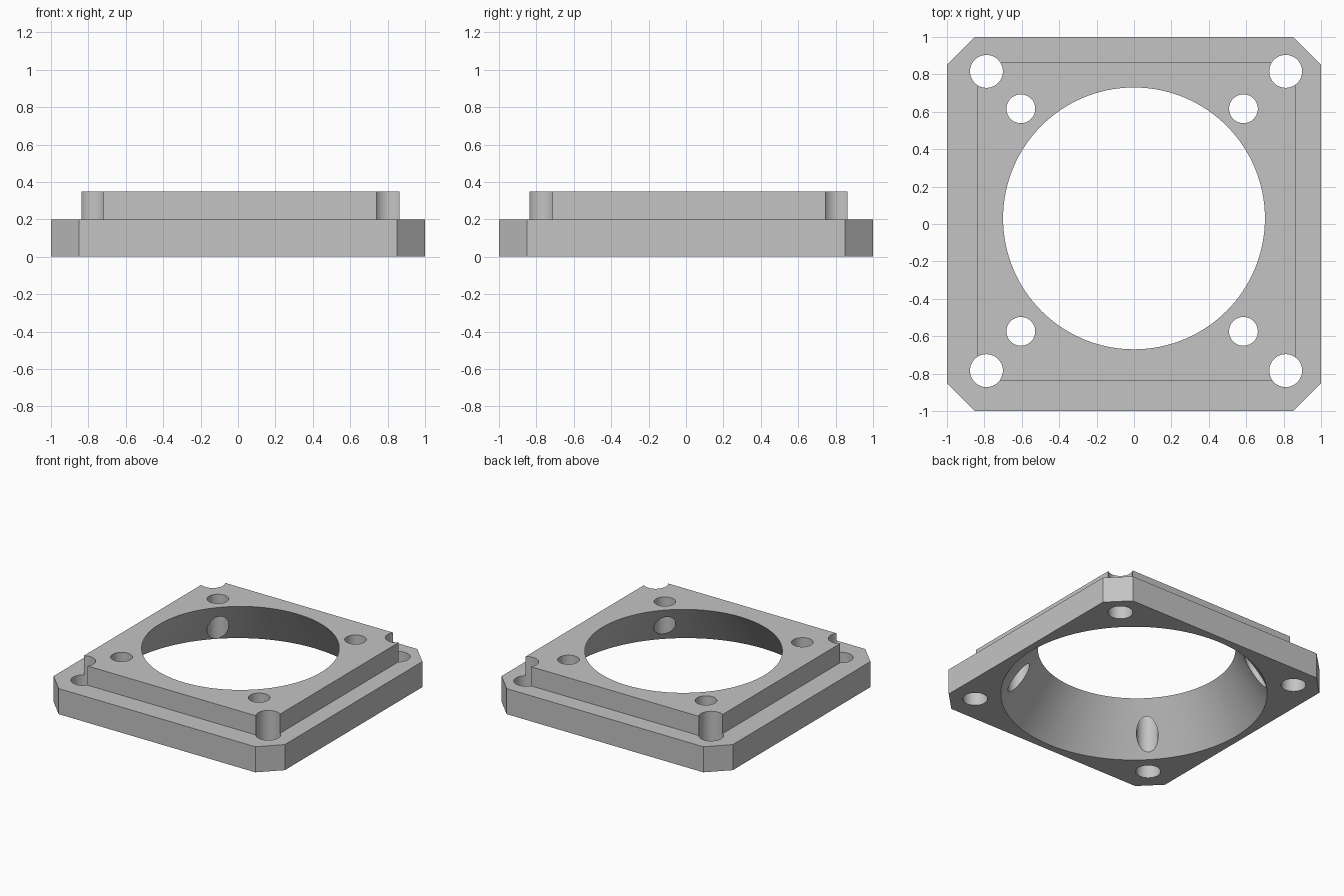
import bpy
import bmesh
from mathutils import Vector

if "Cube" in bpy.data.objects:
    bpy.data.objects.remove(bpy.data.objects["Cube"], do_unlink=True)

BASE_TOP, TOP = 0.20, 0.35
MARGIN = 0.05

grey = bpy.data.materials.new("light grey")
grey.use_nodes = True
colour = (0.55, 0.55, 0.55, 1)
grey.diffuse_color = colour
grey.node_tree.nodes["Principled BSDF"].inputs["Base Color"].default_value = colour


def make_object(name, bm):
    bmesh.ops.recalc_face_normals(bm, faces=bm.faces)
    mesh = bpy.data.meshes.new(name)
    bm.to_mesh(mesh)
    bm.free()
    mesh.materials.append(grey)
    obj = bpy.data.objects.new(name, mesh)
    bpy.context.collection.objects.link(obj)
    return obj


def prism(name, outline, z0, z1):
    bm = bmesh.new()
    face = bm.faces.new([bm.verts.new((x, y, z0)) for x, y in outline])
    result = bmesh.ops.extrude_face_region(bm, geom=[face])
    verts = [v for v in result["geom"] if isinstance(v, bmesh.types.BMVert)]
    bmesh.ops.translate(bm, verts=verts, vec=(0, 0, z1 - z0))
    return make_object(name, bm)


def loft(name, c0, r0, c1, r1, segments):
    """Round cutter between two horizontal circles, possibly off centre."""
    bm = bmesh.new()
    depth = c1.z - c0.z
    bmesh.ops.create_cone(bm, cap_ends=True, segments=segments,
                          radius1=r0, radius2=r1, depth=depth)
    for v in bm.verts:
        v.co = v.co + (c0 if v.co.z < 0 else c1) - Vector((0, 0, v.co.z))
    return make_object(name, bm)


def combine(target, other, operation):
    mod = target.modifiers.new(other.name, "BOOLEAN")
    mod.operation = operation
    mod.solver = "EXACT"
    mod.object = other
    bpy.context.view_layer.objects.active = target
    bpy.ops.object.modifier_apply(modifier=mod.name)
    bpy.data.objects.remove(other, do_unlink=True)


# Base plate with chamfered corners
c = 0.85
flange = prism("mounting_flange",
               [(-c, -1), (c, -1), (1, -c), (1, c), (c, 1), (-c, 1), (-1, c), (-1, -c)],
               0, BASE_TOP)

# Raised square step, sunk into the base so the two fuse
lo, hi = -0.836, 0.864
step = prism("raised_step", [(lo, lo), (hi, lo), (hi, hi), (lo, hi)],
             BASE_TOP - 0.1, TOP)
combine(flange, step, "UNION")

# Funnel opening, wide below and narrow above, run past both faces
bottom, top = Vector((0, 0, 0)), Vector((0, 0.03, TOP))
wide, narrow = 0.944, 0.70
k = MARGIN / TOP
funnel = loft("funnel_cutter",
              bottom + (bottom - top) * k, wide + (wide - narrow) * k,
              top + (top - bottom) * k, narrow - (wide - narrow) * k, 128)
combine(flange, funnel, "DIFFERENCE")

# Corner holes and inner holes: centre, half spacing, radius
for cx, cy, half, radius in ((0.011, 0.016, 0.80, 0.088),
                             (-0.01, 0.021, 0.595, 0.077)):
    for sx in (-1, 1):
        for sy in (-1, 1):
            x, y = cx + sx * half, cy + sy * half
            hole = loft("hole_cutter", Vector((x, y, -MARGIN)), radius,
                        Vector((x, y, TOP + MARGIN)), radius, 48)
            combine(flange, hole, "DIFFERENCE")

# Smooth the round walls, keep the edges crisp
bpy.ops.object.select_all(action="DESELECT")
flange.select_set(True)
bpy.context.view_layer.objects.active = flange
bpy.ops.object.shade_smooth_by_angle(angle=0.5)
